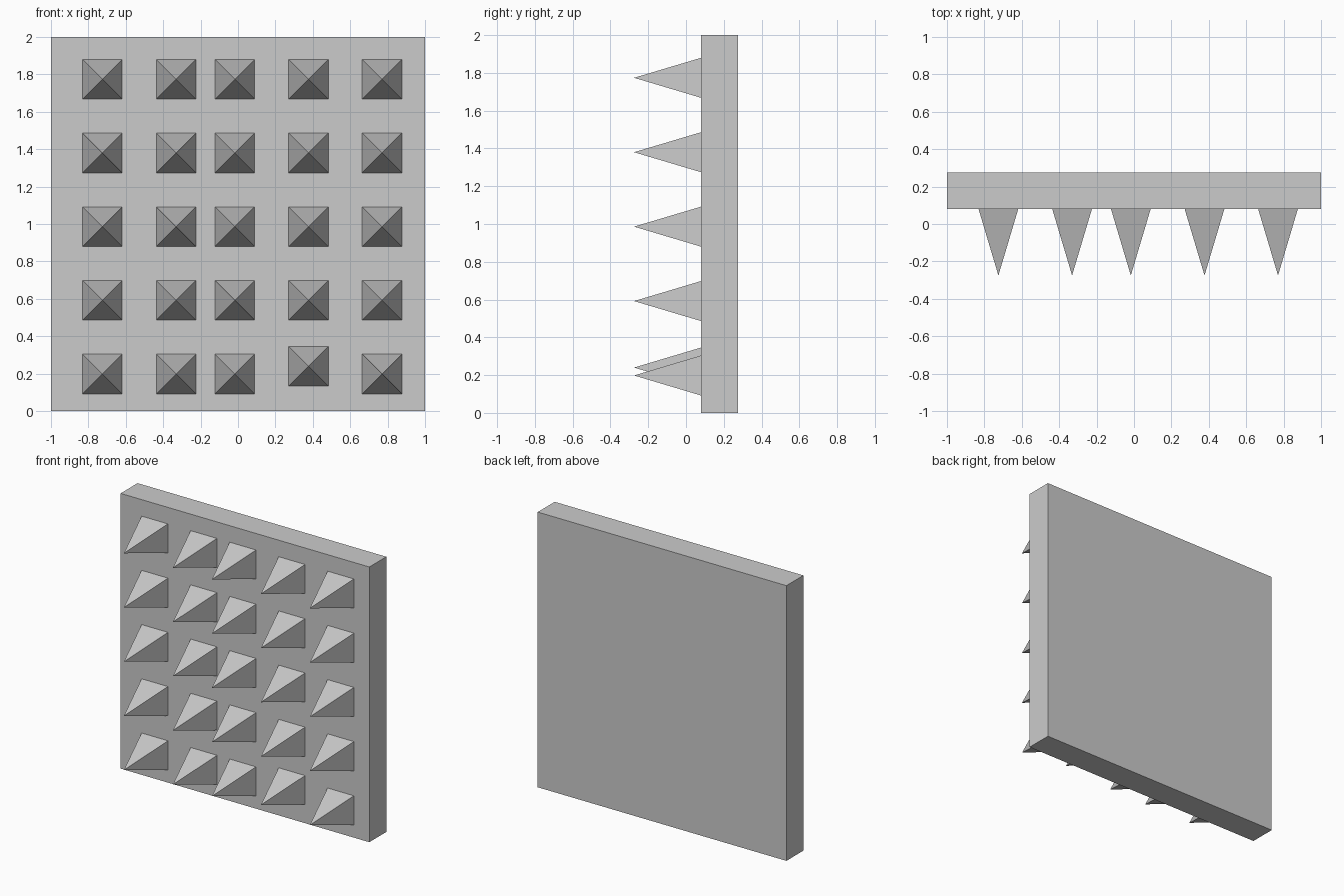
import bpy
import bmesh
from math import radians, sqrt
from mathutils import Matrix

if "Cube" in bpy.data.objects:
    bpy.data.objects.remove(bpy.data.objects["Cube"])

PANEL_FRONT, PANEL_BACK, TIP = 0.08, 0.275, -0.275
HALF = 0.106                      # half width of a spike base
COLUMNS = [-0.725, -0.331, -0.017, 0.377, 0.77]
ROWS = [0.198 + 0.394 * i for i in range(5)]


def finish(bm, name):
    mesh = bpy.data.meshes.new(name)
    bm.to_mesh(mesh)
    bm.free()
    obj = bpy.data.objects.new(name, mesh)
    bpy.context.collection.objects.link(obj)
    return obj


# Flat square panel
bm = bmesh.new()
depth = PANEL_BACK - PANEL_FRONT
bmesh.ops.create_cube(bm, size=1, matrix=Matrix.Translation(
    (0, (PANEL_FRONT + PANEL_BACK) / 2, 1)) @ Matrix.Diagonal((2, depth, 2, 1)))
finish(bm, "panel")

# One four-sided spike pointing forward, base on the panel
bm = bmesh.new()
length = PANEL_FRONT - TIP
turn = Matrix.Rotation(radians(90), 4, 'X') @ Matrix.Rotation(radians(45), 4, 'Z')
bmesh.ops.create_cone(bm, cap_ends=True, segments=4, radius1=HALF * sqrt(2), radius2=0,
                      depth=length, matrix=turn)
bmesh.ops.remove_doubles(bm, verts=bm.verts, dist=1e-5)
first = finish(bm, "spike")

# Grid of spikes; one in the bottom row sits slightly higher
for r, z in enumerate(ROWS):
    for c, x in enumerate(COLUMNS):
        spike = first if (r, c) == (0, 0) else first.copy()
        if spike is not first:
            bpy.context.collection.objects.link(spike)
        spike.name = f"spike_row{r + 1}_col{c + 1}"
        lift = 0.042 if (r, c) == (0, 3) else 0
        spike.location = (x, (PANEL_FRONT + TIP) / 2, z + lift)
